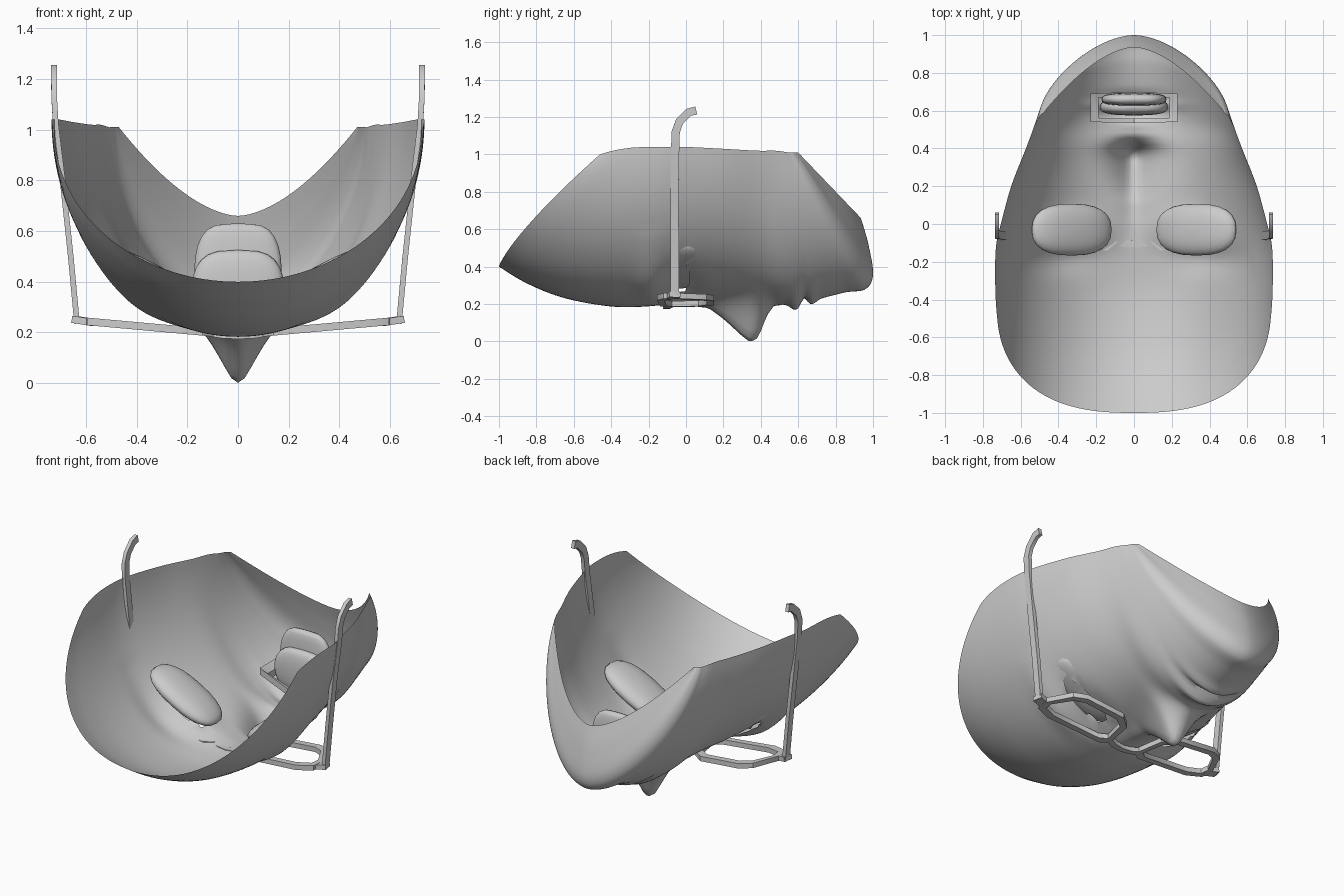
import bpy, bmesh, math
from mathutils import Vector, Matrix

if "Cube" in bpy.data.objects:
    bpy.data.objects.remove(bpy.data.objects["Cube"])


def make(name, verts, faces, angle=40):
    me = bpy.data.meshes.new(name)
    me.from_pydata([tuple(v) for v in verts], [], faces)
    ob = bpy.data.objects.new(name, me)
    bpy.context.collection.objects.link(ob)
    bm = bmesh.new()
    bm.from_mesh(me)
    bmesh.ops.recalc_face_normals(bm, faces=bm.faces)
    bm.to_mesh(me)
    bm.free()
    bpy.ops.object.select_all(action='DESELECT')
    ob.select_set(True)
    bpy.context.view_layer.objects.active = ob
    bpy.ops.object.shade_smooth_by_angle(angle=math.radians(angle))
    return ob


def catmull(a, b, c, d, t):
    return 0.5 * (2 * b + (c - a) * t + (2 * a - 5 * b + 4 * c - d) * t * t
                  + (3 * b - a - 3 * c + d) * t ** 3)


def lookup(table, x):
    for (x0, h0), (x1, h1) in zip(table, table[1:]):
        if x0 <= x <= x1:
            return h0 + (h1 - h0) * (x - x0) / (x1 - x0)
    return 0.0


def gauss(d, s):
    return math.exp(-(d / s) ** 2)


# Face shell stations: midline y, midline z, half width, rim y, rim z,
# chin taper (0 round, 1 straight-sided), exponent of the rearward sweep
ROWS = [
    (-1.0, .40, .725, -.46, 1.0, 0, 1.25), (-.85, .31, .732, -.39, 1.02, 0, 1.2),
    (-.65, .232, .735, -.3, 1.035, 0, 1.1), (-.4, .187, .735, -.2, 1.04, 0, 1),
    (-.2, .188, .728, -.1, 1.04, 0, 1), (0, .212, .705, 0, 1.04, 0, 1),
    (.2, .235, .65, .2, 1.03, 0, 1), (.4, .225, .58, .38, 1.02, 0, 1),
    (.55, .195, .545, .47, 1.02, 0, 1), (.7, .225, .525, .52, 1.015, .06, 1),
    (.85, .262, .51, .55, 1.01, .15, 1), (.96, .28, .50, .57, 1.01, .28, 1),
    (1.0, .36, .485, .585, 1.01, .45, 1), (.975, .52, .475, .59, 1.01, .75, 1),
    (.935, .66, .47, .60, 1.01, 1, 1)]
NOSE = [(-.12, 0), (0, .02), (.12, .05), (.2, .115), (.3, .205), (.345, .235),
        (.38, .21), (.405, .16), (.43, .085), (.47, .02), (.52, 0)]
EYE = (.33, -.03)


def features(x, y, z):
    ax = abs(x)
    s = .055 + .045 * min(1, max(0, y / .36))
    d = math.sqrt(ax * ax + .0001) - .01
    z -= lookup(NOSE, y) * math.exp(-(d / s) ** 1.5)                # nose
    z -= .03 * gauss(ax - .42, .17) * gauss(y + .19, .08)           # brows
    z += .04 * gauss(ax - .27, .16) * gauss(y + .02, .10)           # eye sockets
    lip = gauss(x, .17)
    z -= .03 * lip * gauss(y - .585, .03)                           # upper lip
    z -= .02 * lip * gauss(y - .675, .03)                           # lower lip
    z += .03 * lip * gauss(y - .632, .018)                          # mouth line
    return z


def face_shell():
    nu, sub = 72, 9
    stations = []
    for i in range(len(ROWS) - 1):
        q = [ROWS[max(0, min(len(ROWS) - 1, i + k))] for k in (-1, 0, 1, 2)]
        stations += [[catmull(*p, k / sub) for p in zip(*q)] for k in range(sub)]
    stations.append(ROWS[-1])
    verts, faces = [], []
    for ym, zm, w, yr, zr, m, e in stations:
        for j in range(nu + 1):
            a = math.pi * (j / nu - .5)
            f = (1 - m) * max(0, 1 - math.cos(a)) + m * abs(math.sin(a)) ** 1.7
            x, y, z = w * math.sin(a), ym + (yr - ym) * f ** e, zm + (zr - zm) * f
            verts.append((x, y, features(x, y, z) if z < .6 and ym < .97 else z))
    n = nu + 1
    for i in range(len(stations) - 1):
        for j in range(nu):
            k = i * n + j
            faces.append((k, k + 1, k + n + 1, k + n))
    ob = make("face_shell", verts, faces, 80)
    # eye openings, trimmed to a clean oval
    bm = bmesh.new()
    bm.from_mesh(ob.data)
    rx, ry = .15, .05
    rad = lambda c: math.hypot((abs(c.x) - EYE[0]) / rx, (c.y - EYE[1]) / ry)
    holes = [f for f in bm.faces if rad(f.calc_center_median()) < 1]
    bmesh.ops.delete(bm, geom=holes, context='FACES')
    for v in bm.verts:
        r = rad(v.co)
        if v.is_boundary and .01 < r < 1.7:
            v.co.x = math.copysign(EYE[0] + (abs(v.co.x) - EYE[0]) / r, v.co.x)
            v.co.y = EYE[1] + (v.co.y - EYE[1]) / r
    bm.to_mesh(ob.data)
    bm.free()


def pillow(name, loc, size, tilt=0, power=1.0, side_power=1.0):
    """Rounded box or ellipsoid; lower powers give squarer shapes."""
    nu, nv = 24, 12
    sp = lambda v: math.copysign(abs(v) ** power, v)
    rot = Matrix.Rotation(tilt, 3, 'Y')
    verts, faces = [], []
    for i in range(nv + 1):
        p = math.pi * (i / nv - .5) * .995
        r = math.cos(p) ** side_power
        for j in range(nu):
            t = 2 * math.pi * j / nu
            c = Vector((size[0] * r * sp(math.cos(t)),
                        size[1] * r * sp(math.sin(t)), size[2] * math.sin(p)))
            verts.append(rot @ c + Vector(loc))
    for i in range(nv):
        for j in range(nu):
            k = (j + 1) % nu
            faces.append((i * nu + j, i * nu + k, (i + 1) * nu + k, (i + 1) * nu + j))
    faces += [tuple(range(nu))[::-1], tuple(range(nv * nu, nv * nu + nu))]
    return make(name, verts, faces, 50)


def sweep(name, path, hx, hw):
    """Rectangular bar along a path; hx and hw are half thicknesses."""
    pts = [Vector(p) for p in path]
    verts, faces = [], []
    for i, p in enumerate(pts):
        t = (pts[min(i + 1, len(pts) - 1)] - pts[max(i - 1, 0)]).normalized()
        side = Vector((1, 0, 0)) if abs(t.x) < .7 else Vector((0, 0, 1))
        up = t.cross(side).normalized()
        side = up.cross(t)
        verts += [p + side * hx * a + up * hw * b
                  for a, b in ((1, 1), (-1, 1), (-1, -1), (1, -1))]
    for i in range(len(pts) - 1):
        for j in range(4):
            k = (j + 1) % 4
            faces.append((4 * i + j, 4 * i + k, 4 * i + 4 + k, 4 * i + 4 + j))
    m = 4 * len(pts) - 4
    faces += [(0, 1, 2, 3), (m, m + 1, m + 2, m + 3)]
    return make(name, verts, faces, 35)


def ring(name, outline, inner_scale, bottom, thick):
    """Flat ring from an outline; bottom(x) gives the underside height."""
    n = len(outline)
    cx = (min(p[0] for p in outline) + max(p[0] for p in outline)) / 2
    cy = (min(p[1] for p in outline) + max(p[1] for p in outline)) / 2
    inner = [(cx + (x - cx) * inner_scale[0], cy + (y - cy) * inner_scale[1])
             for x, y in outline]
    verts = [(x, y, bottom(x) + dz) for dz in (0, thick) for x, y in outline]
    verts += [(x, y, bottom(x) + dz) for dz in (thick, 0) for x, y in inner]
    faces = []
    for k in range(4):
        a, b = k * n, ((k + 1) % 4) * n
        faces += [(a + j, a + (j + 1) % n, b + (j + 1) % n, b + j) for j in range(n)]
    return make(name, verts, faces, 35)


face_shell()

# Mouth: inner rolls and the flange behind the lips
pillow("upper_mouth_roll", (0, .66, .45), (.172, .035, .18), 0, .7, .5)
pillow("lower_mouth_roll", (0, .62, .39), (.18, .045, .135), 0, .7, .6)
ring("mouth_flange", [(-.23, .54), (0, .535), (.23, .54), (.23, .69), (0, .70), (-.23, .69)],
     (.82, .72), lambda x: .255 + 1.7 * x * x, .04)

LENS = [(.09, -.10), (.14, -.14), (.5, -.155), (.595, -.12), (.605, -.05), (.53, .11),
        (.46, .15), (.2, .15), (.125, .09)]
TEMPLE = [(.635, -.06, .235), (.66, -.06, .5), (.692, -.062, .8), (.719, -.058, 1.02),
          (.725, -.055, 1.12), (.726, -.035, 1.175), (.726, .015, 1.225), (.726, .055, 1.235)]
for s, side in ((-1, "left"), (1, "right")):
    pillow("eye_" + side, (s * EYE[0], EYE[1], .41), (.24, .137, .055), -s * .5, .8, .8)
    # Glasses
    ring("glasses_rim_" + side, [(s * x, y) for x, y in LENS], (.86, .74),
         lambda x: .175 + .09 * abs(x), .03)
    sweep("glasses_hinge_" + side, [(s * .575, -.075, .24), (s * .65, -.06, .252)], .014, .03)
    sweep("glasses_temple_" + side, [(s * x, y, z) for x, y, z in TEMPLE], .011, .022)
sweep("glasses_bridge", [(-.12, -.08, .2), (-.06, -.10, .19), (0, -.105, .187),
                         (.06, -.10, .19), (.12, -.08, .2)], .013, .018)
